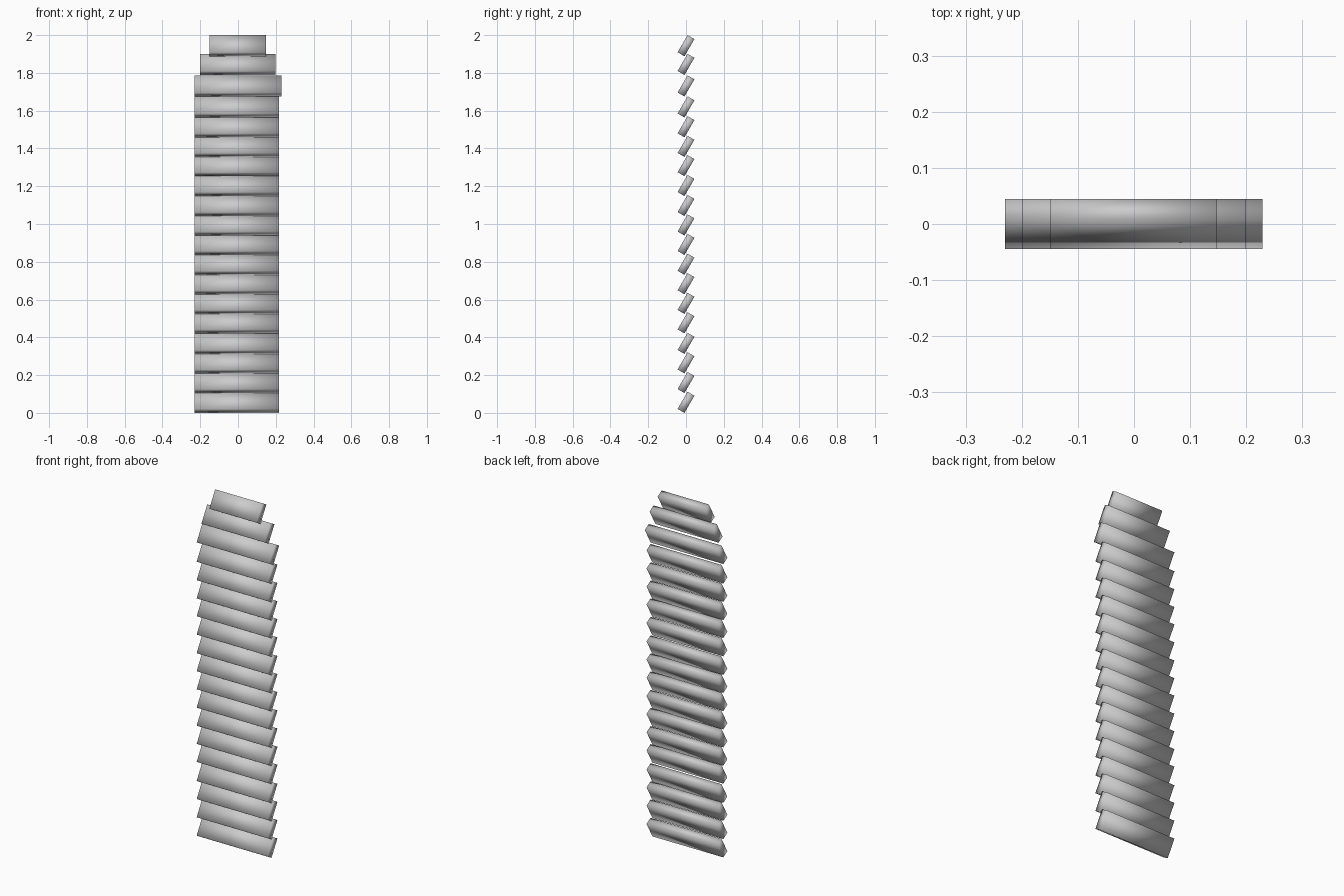
import bpy, math

if "Cube" in bpy.data.objects:
    bpy.data.objects.remove(bpy.data.objects["Cube"])

LENGTH, THICK = 0.105, 0.042   # slat face height and thickness
TILT = math.radians(-30)       # top edge leans towards the back


def slat(name, x0, x1, z):
    """One tilted louvre blade, spanning x0..x1 with its centre at height z."""
    bpy.ops.mesh.primitive_cube_add(size=1, location=((x0 + x1) / 2, 0, z))
    ob = bpy.context.object
    ob.name = name
    ob.scale = (x1 - x0, THICK, LENGTH)
    ob.rotation_euler = (TILT, 0, 0)
    bpy.ops.object.transform_apply(location=False, rotation=True, scale=True)
    bpy.ops.object.shade_smooth()   # soft shading across the blade edges
    return ob


# Regular blades, slightly unevenly spaced
heights = [0.056, 0.161, 0.265, 0.368, 0.477, 0.58, 0.684, 0.787, 0.892,
           0.995, 1.098, 1.204, 1.309, 1.411, 1.515, 1.62]
for i, z in enumerate(heights):
    slat(f"slat_{i + 1:02d}", -0.23, 0.218, z)

# Wider blade, then two blades stepping in at the top
slat("wide_slat", -0.23, 0.229, 1.731)
slat("upper_slat", -0.20, 0.199, 1.845)
slat("top_slat", -0.15, 0.148, 1.944)
